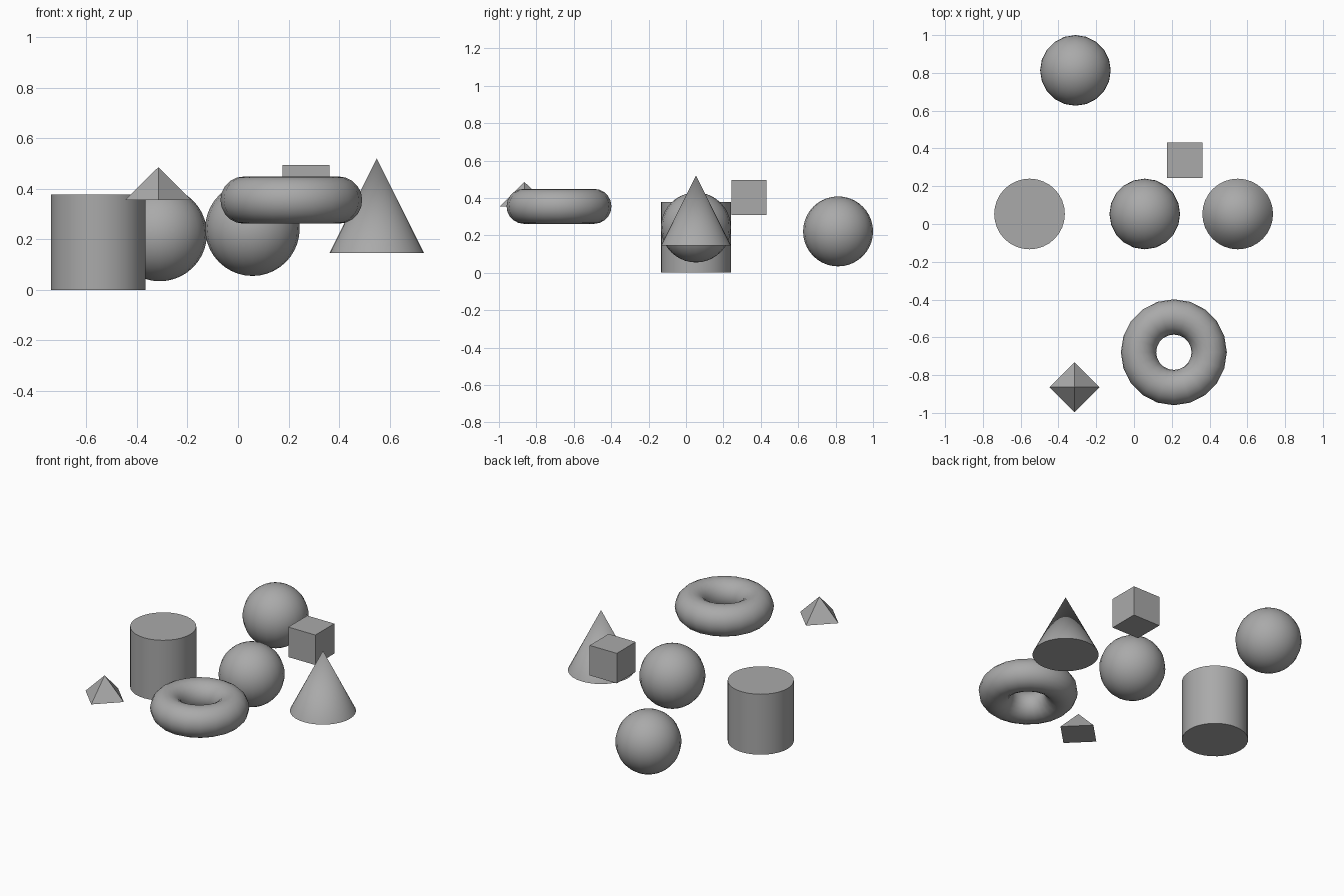
import bpy
from math import radians

cube = bpy.data.objects.get("Cube")
if cube:
    bpy.data.objects.remove(cube, do_unlink=True)

# One plain grey for every solid
grey = bpy.data.materials.new("plain grey")
grey.use_nodes = True
colour = (0.4, 0.4, 0.4, 1)
grey.diffuse_color = colour
grey.node_tree.nodes["Principled BSDF"].inputs["Base Color"].default_value = colour

U = 0.187  # shared unit: radius of the round solids, edge of the cube
mesh = bpy.ops.mesh


def finish(name, smooth=True):
    ob = bpy.context.object
    ob.name = ob.data.name = name
    ob.data.materials.append(grey)
    if smooth:
        bpy.ops.object.shade_smooth_by_angle(angle=radians(40))


# Round solids
mesh.primitive_cylinder_add(vertices=32, radius=U, depth=0.377, location=(-0.553, 0.053, 0.1885))
finish("cylinder")

for name, place in (("middle_sphere", (0.057, 0.053, 0.242)),
                    ("back_sphere", (-0.31, 0.813, 0.221))):
    mesh.primitive_uv_sphere_add(segments=20, ring_count=20, radius=U, location=place)
    finish(name)

mesh.primitive_cone_add(vertices=32, radius1=U, depth=0.374, location=(0.549, 0.053, 0.333))
finish("cone")

mesh.primitive_torus_add(major_segments=20, minor_segments=20, major_radius=U * 1.5 - U / 2,
                         minor_radius=U / 2, location=(0.211, -0.679, 0.355))
finish("ring")

# Flat-sided solids
mesh.primitive_cube_add(size=U, location=(0.269, 0.338, 0.401))
finish("box", smooth=False)

mesh.primitive_cone_add(vertices=4, radius1=0.132, depth=0.131, location=(-0.315, -0.864, 0.42))
finish("pyramid", smooth=False)
